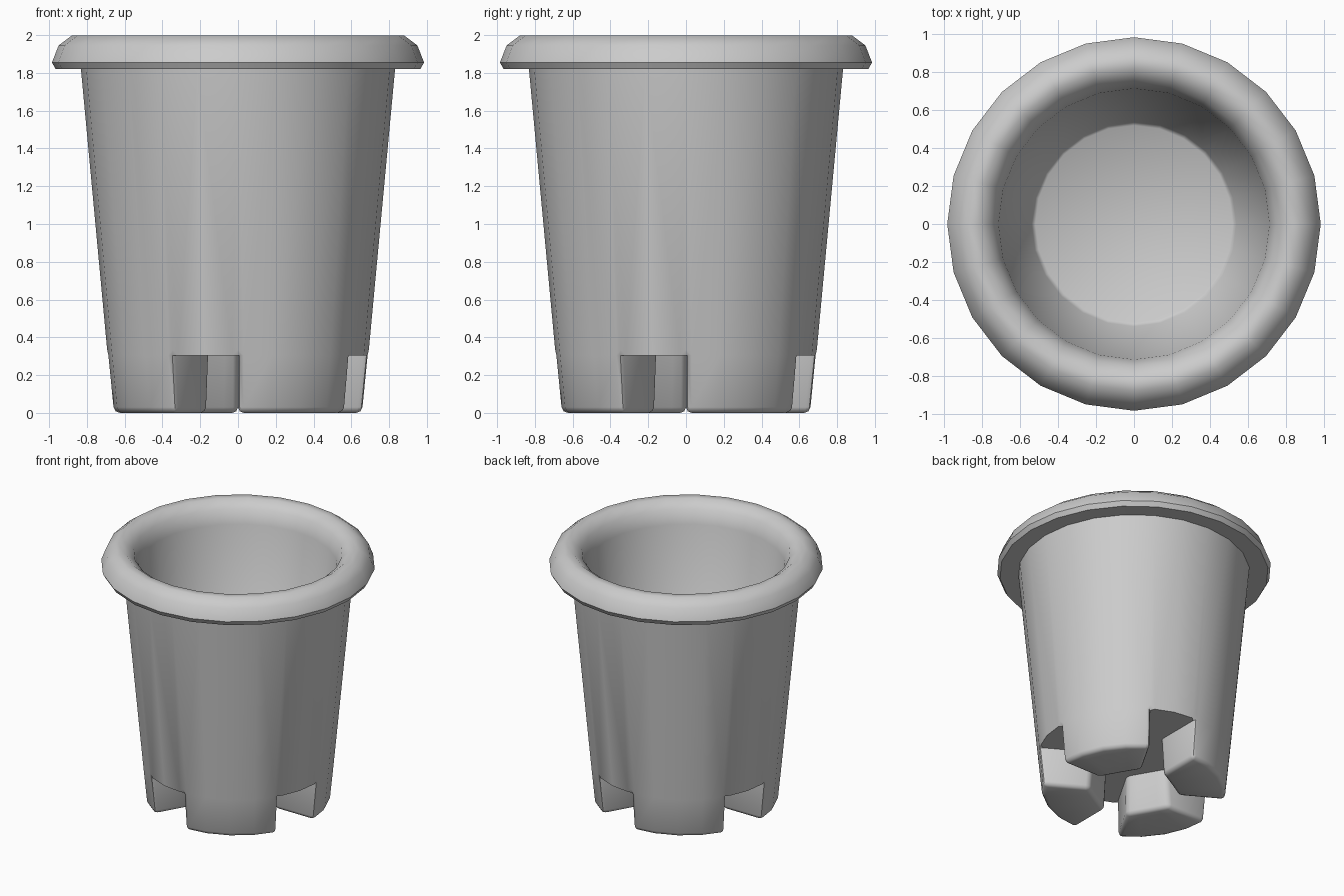
import bpy, bmesh
from math import cos, sin, radians

if "Cube" in bpy.data.objects:
    bpy.data.objects.remove(bpy.data.objects["Cube"])

N = 24
FEET_Z = 0.305

bm = bmesh.new()


def ring(radius, z):
    """One horizontal loop; radius may be a function of the vertex index."""
    verts = []
    for i in range(N):
        a = radians(360 / N * i)
        r = radius(i) if callable(radius) else radius
        verts.append(bm.verts.new((r * cos(a), r * sin(a), z)))
    return verts


def bridge(a, b):
    return [bm.faces.new((a[i], a[(i + 1) % N], b[(i + 1) % N], b[i])) for i in range(N)]


def foot_inner(i):
    # straight inner side for each 60 degree foot
    k = i % 6
    return 0.29 if k == 5 else 0.30 * cos(radians(30)) / cos(radians(15 * (k - 2)))


# pot wall, rolled rim and inside, from underside centre to inner floor
profile = [(foot_inner, FEET_Z), (0.69, FEET_Z), (0.832, 1.825),
           (0.965, 1.82), (0.985, 1.855), (0.95, 1.945), (0.88, 1.998),
           (0.82, 1.998), (0.75, 1.945), (0.715, 1.84), (0.54, 0.45), (0.52, 0.435)]
rings = [ring(r, z) for r, z in profile]
bands = [bridge(a, b) for a, b in zip(rings, rings[1:])]
bm.faces.new(list(reversed(rings[0])))
bm.faces.new(rings[-1])

# four feet, each four segments wide with two-segment gaps
for k in range(4):
    group = [bands[0][6 * k + j] for j in range(4)]
    ext = bmesh.ops.extrude_face_region(bm, geom=group)["geom"]
    bmesh.ops.delete(bm, geom=group, context='FACES_ONLY')
    for v in [g for g in ext if isinstance(g, bmesh.types.BMVert)]:
        r = v.co.xy.length
        s = 0.66 / r if r > 0.5 else (r + 0.025) / r
        v.co = (v.co.x * s, v.co.y * s, 0)

bmesh.ops.recalc_face_normals(bm, faces=bm.faces[:])
bm.normal_update()

# soften the foot edges
soft = []
for e in bm.edges:
    low = [v.co.z < 0.01 for v in e.verts]
    if any(low) and len(e.link_faces) == 2 and e.calc_face_angle() > radians(35):
        soft.append(e)
bmesh.ops.bevel(bm, geom=soft, offset=0.03, segments=2, profile=0.5,
                affect='EDGES', clamp_overlap=True)
bmesh.ops.recalc_face_normals(bm, faces=bm.faces[:])

mesh = bpy.data.meshes.new("plant_pot")
bm.to_mesh(mesh)
bm.free()
pot = bpy.data.objects.new("plant_pot", mesh)
bpy.context.collection.objects.link(pot)
bpy.context.view_layer.objects.active = pot
pot.select_set(True)
bpy.ops.object.shade_smooth_by_angle(angle=radians(48))
